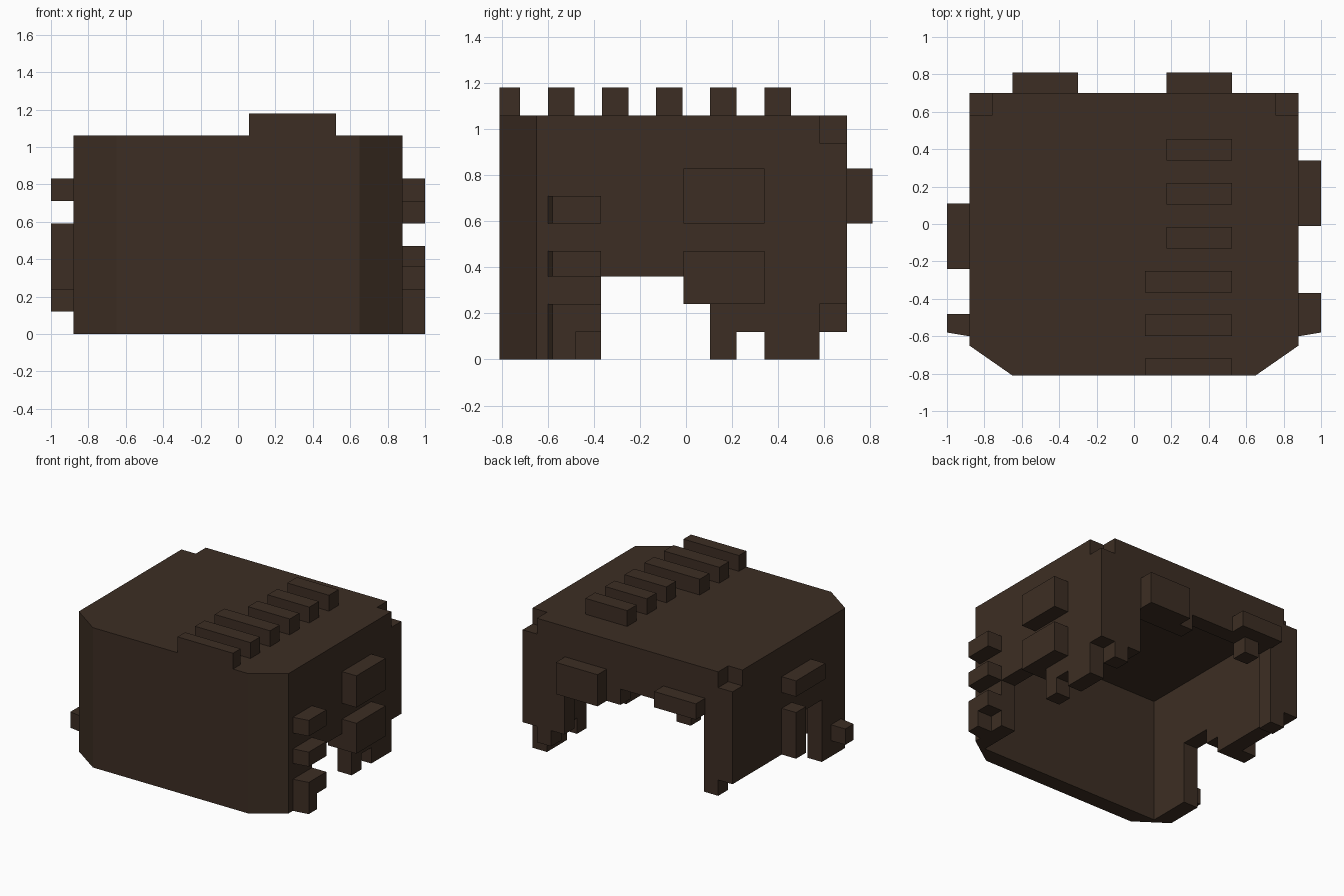
import bpy, bmesh
from mathutils import Vector

brown = bpy.data.materials.new("dark brown")
brown.diffuse_color = (0.046, 0.027, 0.017, 1.0)


def prism(name, outline, axis, lo, hi):
    """Extrude a 2D outline along an axis (0=x, 1=y, 2=z) from lo to hi."""
    bm = bmesh.new()

    def point(p, h):
        c = list(p)
        c.insert(axis, h)
        return Vector(c)

    base = bm.faces.new([bm.verts.new(point(p, lo)) for p in outline])
    new = bmesh.ops.extrude_face_region(bm, geom=[base])["geom"]
    shift = point((0, 0), hi - lo)
    bmesh.ops.translate(bm, verts=[g for g in new if isinstance(g, bmesh.types.BMVert)], vec=shift)
    bmesh.ops.recalc_face_normals(bm, faces=bm.faces)
    me = bpy.data.meshes.new(name)
    bm.to_mesh(me)
    bm.free()
    me.materials.append(brown)
    ob = bpy.data.objects.new(name, me)
    bpy.context.collection.objects.link(ob)
    return ob


def box(name, x0, x1, y0, y1, z0, z1):
    return prism(name, [(x0, y0), (x1, y0), (x1, y1), (x0, y1)], 2, z0, z1)


def mirrored(half):
    """Complete an outline symmetric about x = 0."""
    return half + [(-x, y) for x, y in reversed(half)]


# roof with chamfered front and notched back corners
prism("roof", mirrored([(0.65, -0.81), (0.88, -0.65), (0.88, 0.58), (0.76, 0.58), (0.76, 0.70)]),
      2, 0.94, 1.06)

# front wall wrapping around both front corners
prism("front_wall", mirrored([(0.65, -0.81), (0.88, -0.65), (0.88, -0.37), (0.76, -0.37), (0.76, -0.69)]),
      2, 0.0, 0.94)

# right wall with stepped lower edge
prism("right_wall", [(-0.37, 0.94), (-0.37, 0.36), (-0.01, 0.36), (-0.01, 0.24), (0.105, 0.24),
                     (0.105, 0), (0.22, 0), (0.22, 0.12), (0.34, 0.12), (0.34, 0), (0.58, 0),
                     (0.58, 0.94)], 0, 0.76, 0.88)

# left wall with stepped lower edge
prism("left_wall", [(-0.37, 0.94), (-0.37, 0.47), (-0.13, 0.47), (-0.13, 0.36), (-0.01, 0.36),
                    (-0.01, 0.24), (0.58, 0.24), (0.58, 0.94)], 0, -0.88, -0.76)

# back wall with a leg at each end
prism("back_wall", [(-0.88, 0.94), (-0.88, 0.24), (-0.76, 0.24), (-0.76, 0.12), (-0.64, 0.12),
                    (-0.64, 0.71), (-0.53, 0.71), (-0.53, 0.59), (-0.41, 0.59), (-0.41, 0.71),
                    (0.06, 0.71), (0.06, 0.59), (0.53, 0.59), (0.53, 0.24), (0.64, 0.24),
                    (0.64, 0.12), (0.76, 0.12), (0.76, 0.24), (0.88, 0.24), (0.88, 0.94)],
      1, 0.58, 0.70)

# raised slats on the roof
for i, y in enumerate((-0.81, -0.60, -0.365, -0.13, 0.105, 0.34)):
    box("roof_slat", 0.06 if i < 3 else 0.175, 0.525, y, y + (0.09 if i == 0 else 0.115), 1.06, 1.18)

# blocks on the back
box("back_block", 0.175, 0.525, 0.70, 0.81, 0.59, 0.83)
box("back_block", -0.65, -0.30, 0.70, 0.81, 0.71, 0.83)

# blocks on the right side
box("right_block", 0.88, 1.0, -0.01, 0.34, 0.59, 0.83)
box("right_block", 0.88, 1.0, -0.01, 0.34, 0.24, 0.47)

# tapered tufts near the front corners
for z0, z1, back in ((0.59, 0.71, -0.37), (0.36, 0.47, -0.37), (0.12, 0.24, -0.37), (0.0, 0.12, -0.48)):
    prism("right_tuft", [(0.88, -0.60), (1.0, -0.58), (1.0, back), (0.88, back)], 2, z0, z1)
prism("left_tuft", [(-0.88, -0.60), (-1.0, -0.58), (-1.0, -0.48), (-0.88, -0.48)], 2, 0.12, 0.24)

# blocks on the left side
box("left_block", -1.0, -0.88, -0.24, 0.11, 0.71, 0.83)
box("left_block", -1.0, -0.88, -0.01, 0.11, 0.24, 0.59)
